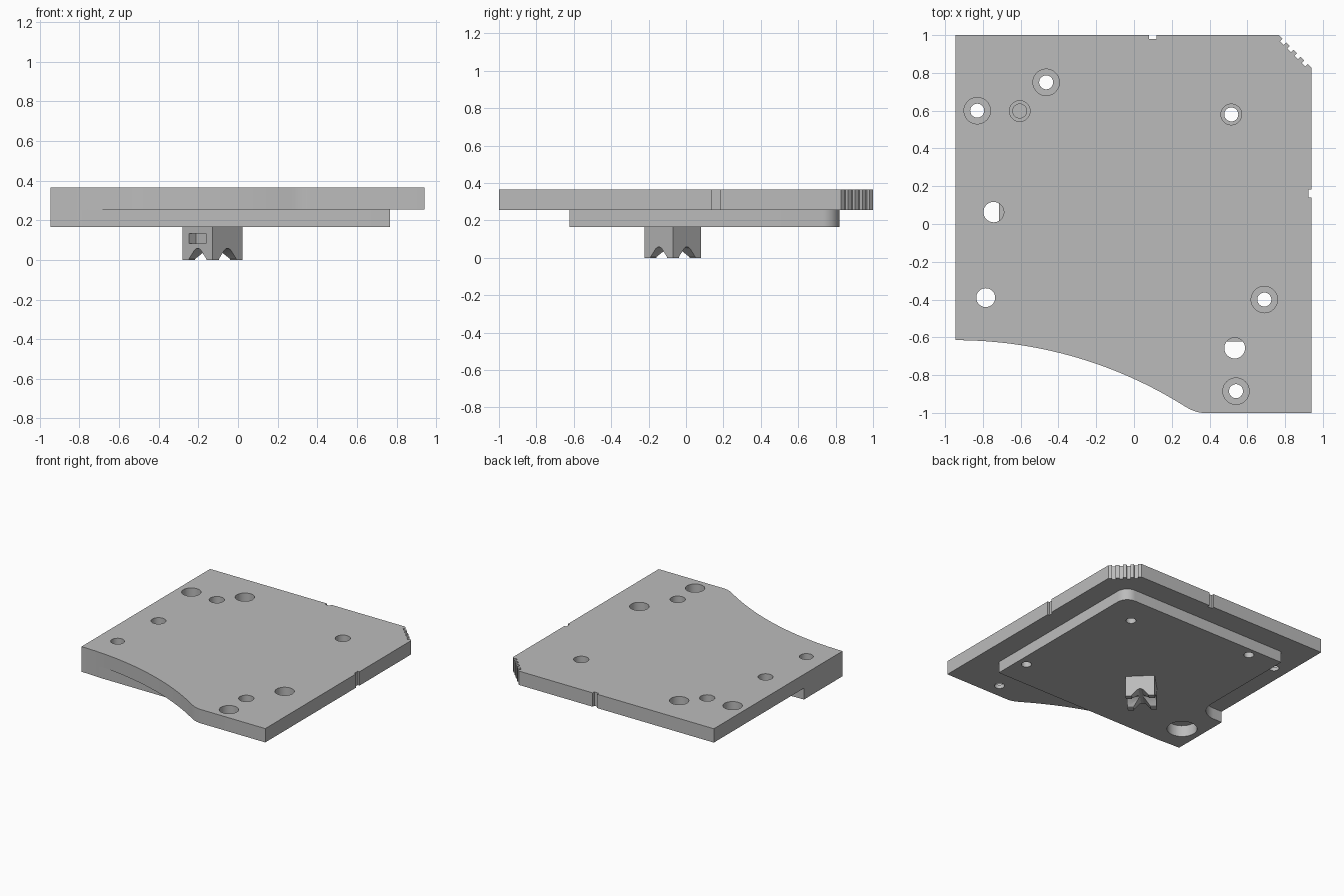
import bpy, bmesh, math
from mathutils import Matrix

if "Cube" in bpy.data.objects:
    bpy.data.objects.remove(bpy.data.objects["Cube"])

grey = bpy.data.materials.new("plain_grey")
grey.diffuse_color = (0.5, 0.5, 0.5, 1)
grey.use_nodes = True
grey.node_tree.nodes["Principled BSDF"].inputs["Base Color"].default_value = grey.diffuse_color


def prism(name, pts, z0, z1, matrix=None):
    """Extrude a closed outline from z0 to z1."""
    bm = bmesh.new()
    face = bm.faces.new([bm.verts.new((x, y, z0)) for x, y in pts])
    top = bmesh.ops.extrude_face_region(bm, geom=[face])["geom"]
    bmesh.ops.translate(bm, vec=(0, 0, z1 - z0),
                        verts=[v for v in top if isinstance(v, bmesh.types.BMVert)])
    if matrix:
        bm.transform(matrix)
    bmesh.ops.recalc_face_normals(bm, faces=bm.faces)
    mesh = bpy.data.meshes.new(name)
    bm.to_mesh(mesh)
    bm.free()
    mesh.materials.append(grey)
    obj = bpy.data.objects.new(name, mesh)
    bpy.context.collection.objects.link(obj)
    return obj


def cut(target, cutter):
    """Subtract the cutter and remove it."""
    mod = target.modifiers.new("cut", 'BOOLEAN')
    mod.operation, mod.solver, mod.object = 'DIFFERENCE', 'EXACT', cutter
    bpy.context.view_layer.objects.active = target
    bpy.context.view_layer.update()
    bpy.ops.object.modifier_apply(modifier=mod.name)
    bpy.data.objects.remove(cutter, do_unlink=True)


def arc(cx, cy, r, a0, a1, n):
    return [(cx + r * math.cos(math.radians(a0 + (a1 - a0) * i / n)),
             cy + r * math.sin(math.radians(a0 + (a1 - a0) * i / n))) for i in range(n + 1)]


def drill(target, x, y, r, z0, z1):
    cut(target, prism("drill", arc(x, y, r, 0, 360, 40)[:-1], z0, z1))


# heights of the layers
Z_LOW, Z_MID, Z_TOP = 0.165, 0.255, 0.365
L, R = -0.945, 0.94


def sweep(x):
    """Large curved front edge."""
    rad = 2.28
    return -0.615 - rad + math.sqrt(rad * rad - (x - L) ** 2)


# upper plate: curved front, edge notches, toothed corner
curve = [(L + (0.27 - L) * i / 28, sweep(L + (0.27 - L) * i / 28)) for i in range(29)]
x0, y0 = curve[-1]
blend = [((1 - t) ** 2 * x0 + 2 * t * (1 - t) * 0.325 + t * t * 0.37,
          (1 - t) ** 2 * y0 - 2 * t * (1 - t) - t * t) for t in [i / 6 for i in range(1, 7)]]
teeth = []
for i in range(9):
    d = 0.0 if i % 2 == 0 else 0.014
    for j in (i, i + 1):
        t = j / 9
        teeth.append((R - 0.172 * t - d, 0.828 + 0.172 * t - d))
outline = (curve + blend + [(R, -1), (R, 0.14), (0.925, 0.14), (0.925, 0.182), (R, 0.182)]
           + teeth + [(0.12, 1), (0.12, 0.98), (0.08, 0.98), (0.08, 1), (L, 1)])
upper_plate = prism("upper_plate", outline, Z_MID, Z_TOP)

# lower plate: rounded back corner, hollow step on the left
front = [(L + 0.185 * i / 5, sweep(L + 0.185 * i / 5)) for i in range(6)]
lower = (front + [(0.767, -0.622)] + arc(0.677, 0.73, 0.09, 0, 90, 8)
         + [(-0.715, 0.82)] + arc(-0.865, 0.02, 0.15, 0, -90, 10) + [(L, -0.13)])
lower_plate = prism("lower_plate", lower, Z_LOW, Z_MID)

# screw holes: x, y, counterbore radius
for x, y, r in [(-0.83, 0.6, 0.07), (-0.465, 0.75, 0.07), (0.515, 0.58, 0.055),
                (0.69, -0.4, 0.07), (0.54, -0.885, 0.07), (-0.605, 0.598, 0.055)]:
    drill(upper_plate, x, y, r, Z_TOP - 0.08, Z_TOP + 0.1)
    drill(upper_plate, x, y, 0.037, 0.1, 0.5)
for x, y in [(-0.465, 0.75), (0.515, 0.58), (0.69, -0.4)]:
    drill(lower_plate, x, y, 0.037, 0.1, 0.4)

# plain holes
for x, y, r in [(-0.743, 0.063, 0.054), (-0.785, -0.39, 0.05), (0.533, -0.657, 0.055)]:
    drill(upper_plate, x, y, r, 0.1, 0.5)
drill(lower_plate, -0.785, -0.39, 0.11, 0.1, 0.4)

# clip post turned by 45 degrees, with crossing arches that leave four feet
place = Matrix.Translation((-0.128, -0.07, 0)) @ Matrix.Rotation(math.radians(45), 4, 'Z')
h = 0.107
clip_post = prism("clip_post", [(-h, -h), (h, -h), (h, h), (-h, h)], 0, Z_LOW, place)
upright = Matrix.Rotation(math.radians(90), 4, 'X')
arch = [(-0.062, -0.02), (0.062, -0.02), (0.062, 0.005), (0.022, 0.05), (0.01, 0.057),
        (-0.01, 0.057), (-0.022, 0.05), (-0.062, 0.005)]
for turn in (0, 90):
    spin = place @ Matrix.Rotation(math.radians(turn), 4, 'Z')
    cut(clip_post, prism("arch_cutter", arch, -0.2, 0.2, spin @ upright))
# window pockets on the two opposite faces
window = [(-0.06, 0.083), (0.06, 0.083), (0.06, 0.132), (-0.06, 0.132)]
for turn in (90, 270):
    spin = place @ Matrix.Rotation(math.radians(turn), 4, 'Z')
    cut(clip_post, prism("window_cutter", window, 0.06, 0.2, spin @ upright))

# smooth the curved walls, keep edges sharp
for obj in (upper_plate, lower_plate, clip_post):
    bpy.ops.object.select_all(action='DESELECT')
    obj.select_set(True)
    bpy.context.view_layer.objects.active = obj
    bpy.ops.object.shade_smooth_by_angle(angle=math.radians(25))
